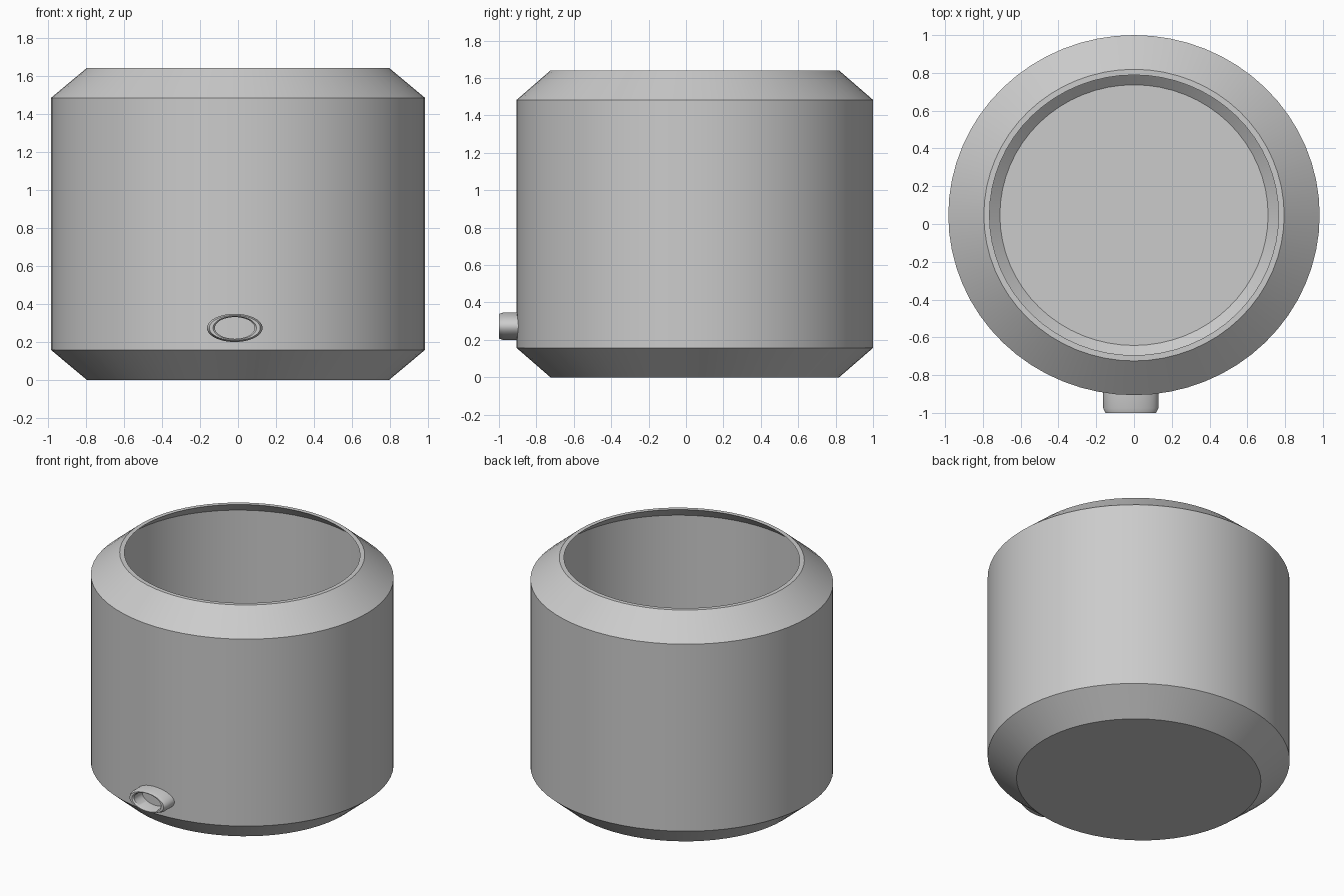
import bpy, bmesh
from math import cos, sin, tau, radians
from mathutils import Matrix, Vector

cube = bpy.data.objects.get("Cube")
if cube:
    bpy.data.objects.remove(cube, do_unlink=True)

grey = bpy.data.materials.new("light_grey")
grey.use_nodes = True
colour = (0.6, 0.6, 0.6, 1)
grey.diffuse_color = colour
grey.node_tree.nodes["Principled BSDF"].inputs["Base Color"].default_value = colour


def elliptic_lathe(name, profile, segments, matrix, closed=False):
    """Sweep (rx, ry, z) points around z; open profiles are capped at both ends."""
    bm = bmesh.new()
    rings = [[bm.verts.new((rx * cos(tau * i / segments), ry * sin(tau * i / segments), z))
              for i in range(segments)] for rx, ry, z in profile]
    pairs = list(zip(rings, rings[1:]))
    if closed:
        pairs.append((rings[-1], rings[0]))
    else:
        bm.faces.new(rings[0][::-1])
        bm.faces.new(rings[-1])
    for a, b in pairs:
        for i in range(segments):
            j = (i + 1) % segments
            bm.faces.new((a[i], a[j], b[j], b[i]))
    bmesh.ops.recalc_face_normals(bm, faces=bm.faces)
    bm.transform(matrix)
    mesh = bpy.data.meshes.new(name)
    bm.to_mesh(mesh)
    bm.free()
    mesh.materials.append(grey)
    obj = bpy.data.objects.new(name, mesh)
    bpy.context.collection.objects.link(obj)
    bpy.ops.object.select_all(action='DESELECT')
    obj.select_set(True)
    bpy.context.view_layer.objects.active = obj
    bpy.ops.object.shade_smooth_by_angle(angle=radians(30))
    return obj


# Hollow vessel: outer wall with sloped shoulders, then rim, thick inner wall and floor
outer = [(0.795, 0.772, 0), (0.983, 0.953, 0.157), (0.983, 0.953, 1.483), (0.795, 0.772, 1.64)]
inner = [(0.765, 0.742, 1.64), (0.875, 0.848, 1.55), (0.875, 0.848, 0.22), (0.71, 0.69, 0.08)]
elliptic_lathe("vessel", outer + inner, 64, Matrix.Translation((0, 0.047, 0)))

# Short oval spout near the base, open at the front
spout = [(0.146, 0.074, 0), (0.146, 0.074, 0.125), (0.134, 0.066, 0.15),
         (0.114, 0.062, 0.15), (0.105, 0.057, 0.14), (0.105, 0.057, 0)]
place = Matrix.Translation(Vector((-0.017, -0.85, 0.273))) @ Matrix.Rotation(radians(90), 4, 'X')
elliptic_lathe("spout", spout, 48, place, closed=True)
